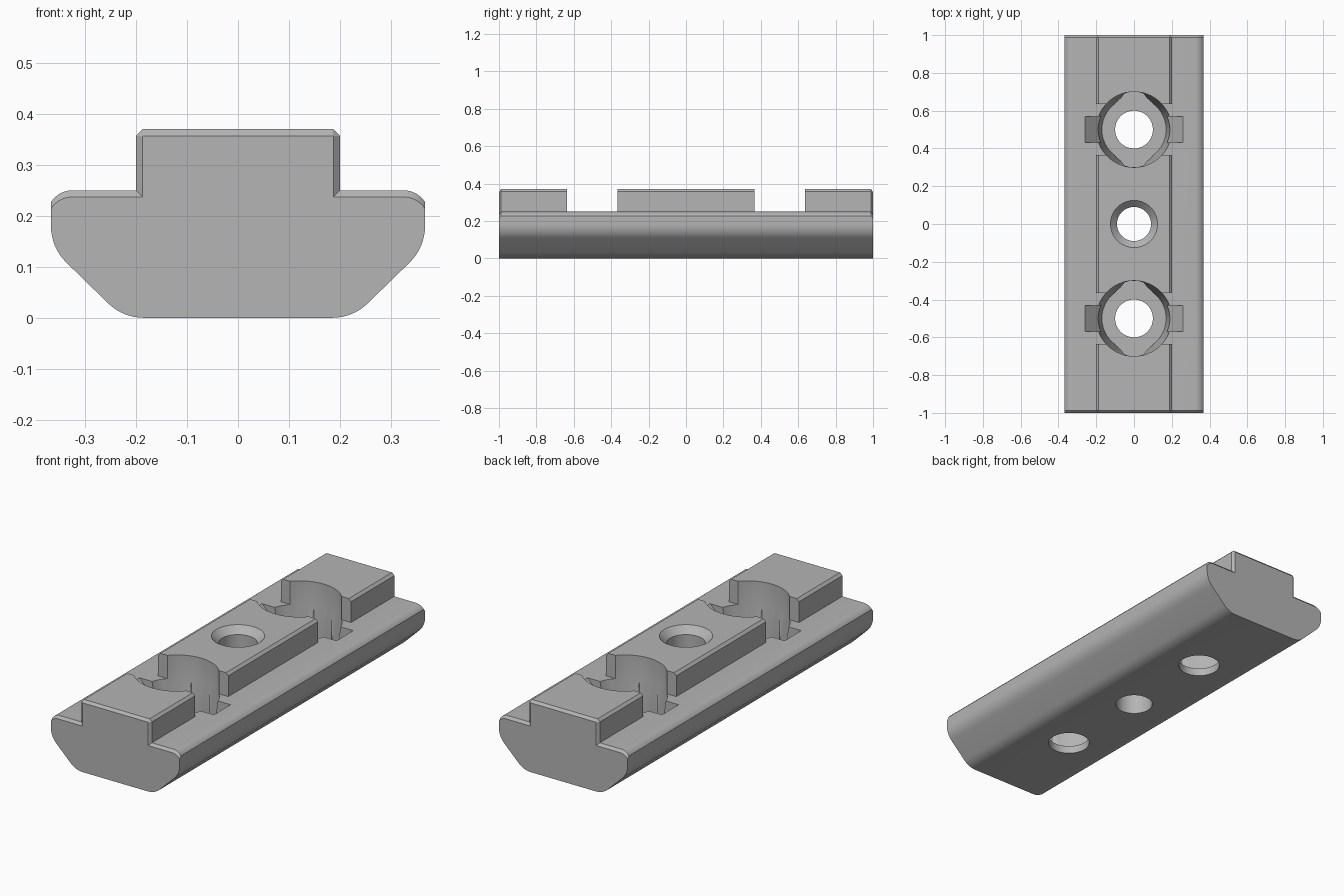
import bpy, bmesh
from math import cos, sin, pi, radians
from mathutils import Matrix

cube = bpy.data.objects.get("Cube")
if cube:
    bpy.data.objects.remove(cube)

steel = bpy.data.materials.new("grey steel")
steel.use_nodes = True
GREY = (0.46, 0.46, 0.46, 1)
steel.diffuse_color = GREY
steel.node_tree.nodes["Principled BSDF"].inputs["Base Color"].default_value = GREY


def make_object(name, bm):
    bmesh.ops.recalc_face_normals(bm, faces=bm.faces)
    mesh = bpy.data.meshes.new(name)
    bm.to_mesh(mesh)
    bm.free()
    mesh.materials.append(steel)
    obj = bpy.data.objects.new(name, mesh)
    bpy.context.scene.collection.objects.link(obj)
    return obj


def loft(name, rings):
    """Closed solid through rings of equal point count."""
    bm = bmesh.new()
    loops = [[bm.verts.new(p) for p in ring] for ring in rings]
    n = len(loops[0])
    for a, b in zip(loops, loops[1:]):
        for i in range(n):
            bm.faces.new((a[i], a[(i + 1) % n], b[(i + 1) % n], b[i]))
    bm.faces.new(loops[0])
    bm.faces.new(loops[-1])
    return make_object(name, bm)


def round_cutter(name, y, levels, segments=64):
    """Turned cutter from (radius, height) levels."""
    angles = [2 * pi * i / segments for i in range(segments)]
    return loft(name, [[(r * cos(a), y + r * sin(a), z) for a in angles] for r, z in levels])


def box_cutter(name, lo, hi):
    bm = bmesh.new()
    size = [b - a for a, b in zip(lo, hi)]
    mid = [(a + b) / 2 for a, b in zip(lo, hi)]
    bmesh.ops.create_cube(bm, size=1, matrix=Matrix.Translation(mid) @ Matrix.Diagonal((*size, 1)))
    return make_object(name, bm)


def arc(cx, cz, r, start, end, steps=8):
    return [(cx + r * cos(radians(start + (end - start) * i / steps)),
             cz + r * sin(radians(start + (end - start) * i / steps))) for i in range(steps + 1)]


# Right half of the cross-section, from the bottom up to the stem
EDGE, STEM, FLANGE, TOP, BEVEL = 0.367, 0.2, 0.25, 0.37, 0.013


def section(y, inset):
    half = arc(0.185, 0.1, 0.1, -90, -45)
    half += arc(0.267, 0.18, 0.1, -45, 0)
    lip = arc(0.325, 0.2 - inset, 0.05, 33, 90)
    half += [(min(x, EDGE), z) for x, z in lip]
    s, t = STEM - inset, TOP - inset
    half += [(s, FLANGE - inset)]
    if inset:
        half += [(s, t - 0.001), (s - 0.001, t)]
    else:
        half += [(s, t - BEVEL), (s - BEVEL, t)]
    ring = half + [(-x, z) for x, z in reversed(half)]
    return [(x, y, z) for x, z in ring]


body = loft("slot_nut_body", [section(-1, BEVEL), section(-0.988, 0),
                              section(0.988, 0), section(1, BEVEL)])

# Countersunk centre hole
cutters = [round_cutter("centre_hole_cutter", 0,
                        [(0.09, -0.1), (0.09, 0.335), (0.125, 0.37), (0.125, 0.5)])]

# Two pockets with through holes, cross notches and sloped side slots
FLOOR = 0.04
for y in (-0.5, 0.5):
    cutters += [
        round_cutter("through_hole_cutter", y, [(0.1, -0.1), (0.1, 0.2)]),
        round_cutter("pocket_cutter", y,
                     [(0.17, FLOOR), (0.2, FLANGE), (0.2, 0.5)]),
        box_cutter("notch_cutter", (-0.5, y - 0.135, FLANGE), (0.5, y + 0.135, 0.5)),
    ]
    # Flared relief grooves fore and aft inside each pocket
    outline = [(0.1, 0.14), (0.07, 0.165), (0.05, 0.191), (0.025, 0.198)]
    outline += [(-x, v) for x, v in reversed(outline)]
    outline += [(-x, -v) for x, v in outline]
    cutters.append(loft("relief_cutter", [[(x, y + v, z) for x, v in outline]
                                          for z in (FLOOR, 0.3)]))
    # Ramps falling from the flange towards the pocket
    ramp = [(-0.27, 0.26), (-0.26, FLANGE), (-0.15, 0.14), (0.15, 0.14), (0.26, FLANGE), (0.27, 0.26)]
    cutters.append(loft("slot_cutter", [[(x, y + w, z) for x, z in ramp]
                                        for w in (-0.068, 0.068)]))

for cutter in cutters:
    cutter.hide_render = True
    mod = body.modifiers.new(cutter.name, "BOOLEAN")
    mod.operation = "DIFFERENCE"
    mod.solver = "EXACT"
    mod.object = cutter

# Bake the cuts and discard the cutters
bpy.context.view_layer.update()
evaluated = body.evaluated_get(bpy.context.evaluated_depsgraph_get())
result = bpy.data.meshes.new_from_object(evaluated)
body.modifiers.clear()
body.data = result
result.materials.clear()
result.materials.append(steel)
for cutter in cutters:
    bpy.data.objects.remove(cutter)

bpy.ops.object.select_all(action="DESELECT")
body.select_set(True)
bpy.context.view_layer.objects.active = body
bpy.ops.object.shade_smooth_by_angle(angle=radians(25))
